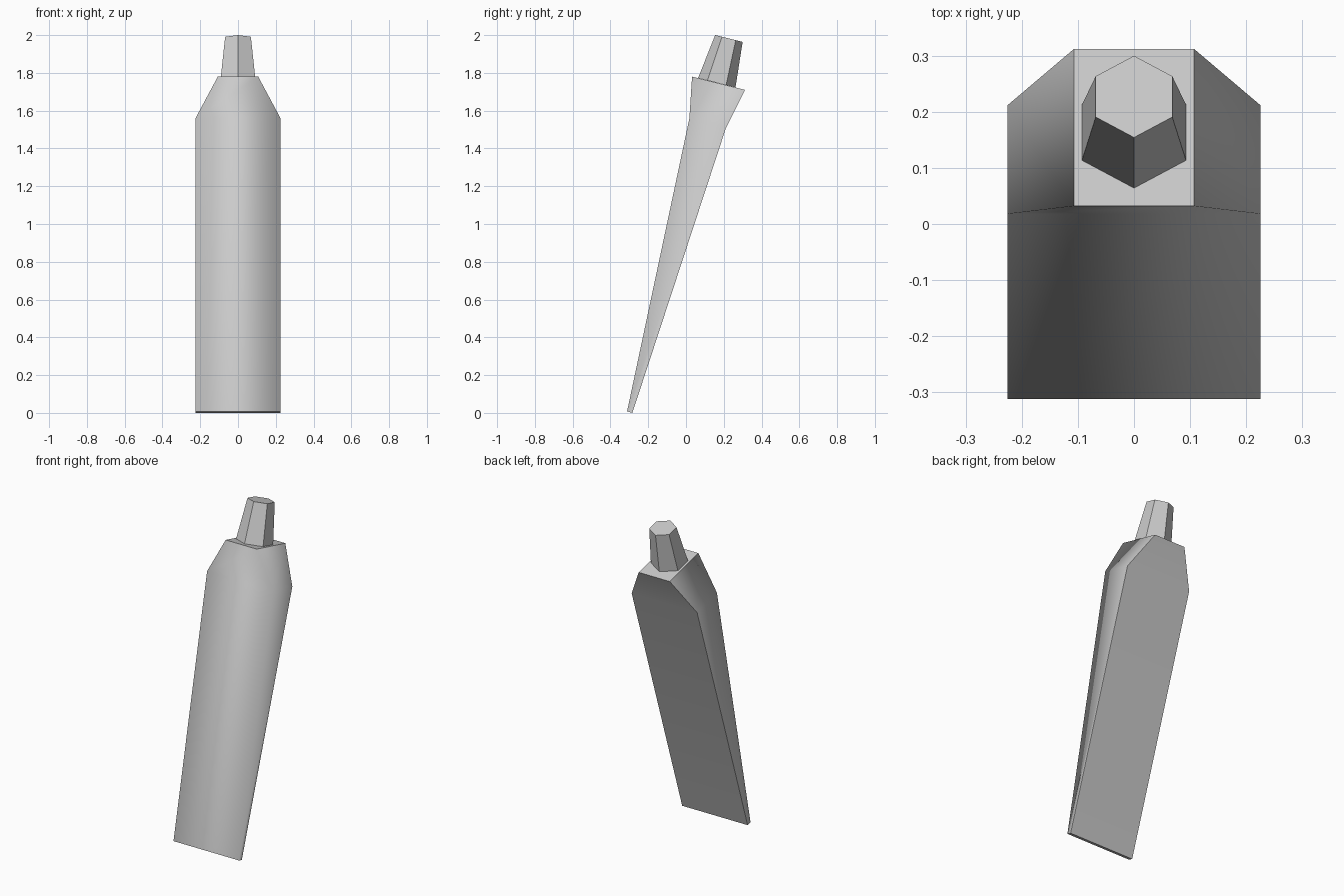
import bpy, bmesh
from math import sin, cos, pi, radians

if "Cube" in bpy.data.objects:
    bpy.data.objects.remove(bpy.data.objects["Cube"])


def make_object(name, bm):
    bmesh.ops.recalc_face_normals(bm, faces=bm.faces)
    mesh = bpy.data.meshes.new(name)
    bm.to_mesh(mesh)
    bm.free()
    obj = bpy.data.objects.new(name, mesh)
    bpy.context.collection.objects.link(obj)
    return obj


def loft(rings):
    """Join equal-sized rings of points with quads and cap both ends."""
    bm = bmesh.new()
    loops = [[bm.verts.new(p) for p in ring] for ring in rings]
    n = len(loops[0])
    for a, b in zip(loops, loops[1:]):
        for i in range(n):
            j = (i + 1) % n
            bm.faces.new((a[i], a[j], b[j], b[i]))
    bm.faces.new(loops[0][::-1])
    bm.faces.new(loops[-1])
    return bm, loops


# Squeezed tube: flat crimped end, widening to the shoulder
# half width, front (y, z), back (y, z)
sections = [
    (0.225, (-0.312, 0.008), (-0.284, 0.0)),
    (0.225, (0.018, 1.56), (0.212, 1.51)),
    (0.107, (0.032, 1.78), (0.312, 1.71)),
]
bm, loops = loft([[(-w, *f), (w, *f), (w, *b), (-w, *b)] for w, f, b in sections])
# Front rolls softly into the sides; ends and back edges stay crisp
for face in bm.faces:
    face.smooth = True
for ring in (loops[0], loops[-1]):
    for i in range(4):
        bm.edges.get((ring[i], ring[(i + 1) % 4])).smooth = False
for a, b in zip(loops, loops[1:]):
    for i in (2, 3):
        bm.edges.get((a[i], b[i])).smooth = False
make_object("tube_body", bm)

# Six-sided tapered cap, tilted with the tube
tilt = radians(14)


def hexagon(y, z, r):
    points = []
    for i in range(6):
        a = -pi / 2 + i * pi / 3
        d = r * sin(a)
        points.append((1.05 * r * cos(a), y + d * cos(tilt), z - d * sin(tilt)))
    return points


bm, _ = loft([hexagon(0.163, 1.748, 0.102), hexagon(0.227, 1.982, 0.075)])
make_object("cap", bm)
